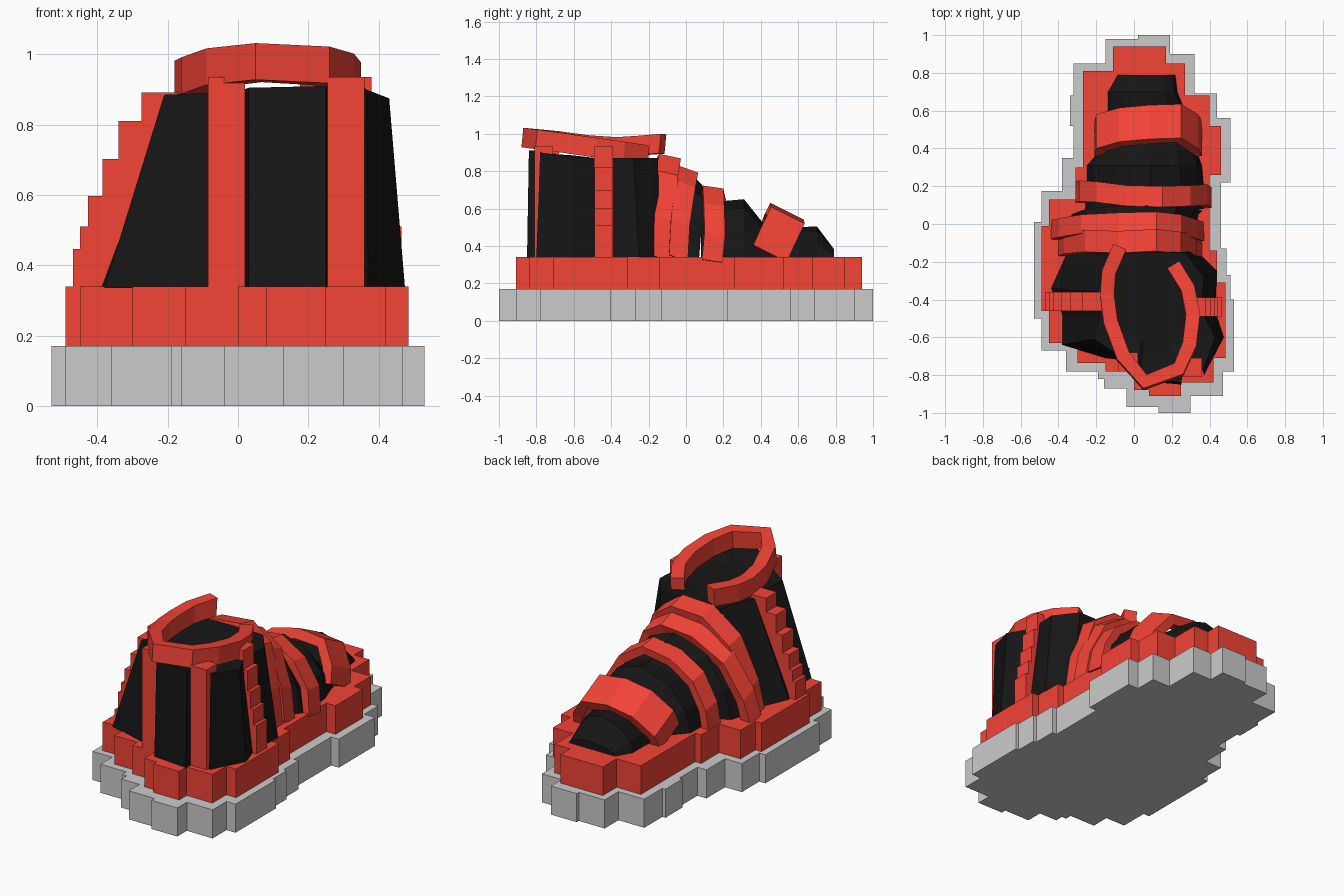
import bpy, bmesh
from mathutils import Vector


def material(name, rgb):
    m = bpy.data.materials.new(name)
    m.diffuse_color = (*rgb, 1)
    return m


RED = material("red", (0.90, 0.056, 0.037))
BLACK = material("black", (0.008, 0.008, 0.008))


def add(name, bm, mat=None):
    bmesh.ops.recalc_face_normals(bm, faces=bm.faces)
    me = bpy.data.meshes.new(name)
    bm.to_mesh(me)
    bm.free()
    ob = bpy.data.objects.new(name, me)
    bpy.context.collection.objects.link(ob)
    if mat:
        me.materials.append(mat)
    return ob


def loft(name, rings, mat=None):
    """Skin closed rings of equal length and cap both ends."""
    bm = bmesh.new()
    vs = [[bm.verts.new(p) for p in r] for r in rings]
    n = len(vs[0])
    for a, b in zip(vs, vs[1:]):
        for i in range(n):
            j = (i + 1) % n
            bm.faces.new((a[i], a[j], b[j], b[i]))
    bm.faces.new(vs[0])
    bm.faces.new(vs[-1])
    return add(name, bm, mat)


def stepped(start, moves):
    """Outline of right-angle steps: go to y, then to x, for each move."""
    x, y = start
    pts = [(x, y)]
    for nx, ny in moves:
        pts += [(x, ny), (nx, ny)]
        x = nx
    return pts


def slab(name, pts, z0, z1, mat=None):
    return loft(name, [[(x, y, z) for x, y in pts] for z in (z0, z1)], mat)


# Stepped outsole and midsole
slab("outsole", stepped((.19, 1), [
    (.32, .90), (.44, .69), (.51, .56), (.46, .22), (.49, -.13), (.51, -.27),
    (.53, -.40), (.47, -.78), (.30, -.91), (.13, -1), (-.04, -.97), (-.16, -.87),
    (-.19, -.82), (-.36, -.78), (-.49, -.67), (-.53, -.50), (-.49, .01),
    (-.38, .175), (-.32, .35), (-.34, .52), (-.32, .68), (-.15, .85),
    (.02, .98)]) + [(.02, 1)], 0, .17)
slab("midsole", stepped((.17, .94), [
    (.27, .85), (.40, .68), (.46, .52), (.40, .26), (.44, -.14), (.485, -.31),
    (.42, -.71), (.25, -.84), (.08, -.91), (0, -.88), (-.15, -.78), (-.30, -.735),
    (-.45, -.63), (-.49, -.46), (-.45, -.01), (-.31, .13), (-.27, .30),
    (-.11, .81)]) + [(-.11, .94)], .17, .34, RED)

# Faceted heel, flaring toward the sole, set back behind the two heel posts
base = [(-.44, -.34), (-.38, -.48), (-.38, -.64), (-.15, -.71), (.018, -.73), (.03, -.83),
        (.25, -.85), (.26, -.76), (.36, -.76), (.37, -.80), (.475, -.60), (.43, -.46),
        (.44, -.25), (.33, -.14), (-.35, -.14)]
rim = [(-.20, -.36), (-.18, -.48), (-.21, -.61), (-.09, -.69), (.018, -.73), (.03, -.81),
       (.25, -.84), (.26, -.76), (.355, -.76), (.365, -.78), (.43, -.60), (.36, -.46),
       (.37, -.28), (.27, -.15), (-.12, -.15)]
rim_z = [.87, .87, .885, .89, .90, .905, .91, .91, .91, .90, .875, .87, .87, .87, .87]
inner = [(.07 + (x - .07) * .55, -.48 + (y + .48) * .55, .865) for x, y in rim]
loft("heel_upper", [[(x, y, .335) for x, y in base],
                    [(x, y, z) for (x, y), z in zip(rim, rim_z)], inner], BLACK)


# Black forefoot sections with an arched cross-section
def arch_ring(y, x0, x1, z, lean=0):
    shape = [(0, 0), (.06, .4), (.24, .80), (.55, 1), (.80, .83), (.95, .45), (1, 0)]
    return [(x0 + (x1 - x0) * u, y - lean * (1 - v), .335 + (z - .335) * v) for u, v in shape]


loft("instep", [arch_ring(-.16, -.35, .34, .84), arch_ring(-.04, -.36, .33, .80),
                arch_ring(.05, -.33, .34, .765), arch_ring(.10, -.28, .36, .71, .03)], BLACK)
loft("vamp", [arch_ring(.08, -.26, .37, .69), arch_ring(.20, -.25, .37, .64),
              arch_ring(.31, -.25, .36, .65), arch_ring(.39, -.18, .33, .55),
              arch_ring(.46, -.16, .31, .46)], BLACK)
loft("toe_cap", [arch_ring(.42, -.15, .30, .50), arch_ring(.60, -.14, .27, .50),
                 arch_ring(.70, -.14, .23, .505), arch_ring(.79, -.09, .22, .385)], BLACK)


# Thick bands: a path, a half-width vector and an inward offset
def band(name, path, half, thick, center):
    rings = []
    h = Vector(half)
    for i, p in enumerate(path):
        p = Vector(p)
        t = Vector(path[min(i + 1, len(path) - 1)]) - Vector(path[max(i - 1, 0)])
        n = t.cross(h).normalized()
        if n.dot(Vector(center) - p) < 0:
            n = -n
        rings.append([p - h, p + h, p + h + n * thick, p - h + n * thick])
    return loft(name, rings, RED)


band("ankle_strap", [(-.40, -.11, .335), (-.37, -.10, .50), (-.26, -.09, .74), (-.08, -.095, .865),
                     (.12, -.085, .88), (.25, -.10, .79), (.33, -.11, .55), (.36, -.12, .335)],
     (0, .058, -.012), .06, (0, -.1, .3))
band("instep_strap", [(-.44, -.03, .335), (-.40, -.02, .48), (-.28, .0, .68), (-.08, .01, .79),
                      (.12, .015, .81), (.25, 0, .73), (.34, -.03, .53), (.37, -.04, .335)],
     (0, .05, -.018), .06, (0, 0, .3))
band("vamp_strap", [(-.31, .17, .335), (-.29, .175, .46), (-.20, .17, .61), (-.04, .15, .69),
                    (.15, .145, .715), (.30, .15, .62), (.39, .155, .47), (.41, .14, .32)],
     (0, .055, -.008), .05, (.05, .15, .3))
band("toe_strap", [(-.21, .45, .36), (-.20, .49, .45), (-.08, .525, .55),
                   (.08, .54, .585), (.25, .545, .565), (.34, .49, .45), (.36, .45, .36)],
     (0, .09, -.045), .06, (.06, .5, .3))

# Open collar loop around the ankle
band("collar", [(-.11, -.11, .945), (-.17, -.25, .935), (-.18, -.38, .93), (-.16, -.53, .94),
                (-.09, -.72, .965), (.05, -.875, .98), (.26, -.80, .97), (.33, -.65, .95),
                (.35, -.48, .925), (.32, -.33, .905), (.24, -.20, .885)],
     (0, .005, .052), .075, (.09, -.45, .93))

# Heel posts
for name, x, y in (("heel_post_left", -.085, -.78), ("heel_post_right", .255, -.81)):
    slab(name, [(x, y), (x + .105, y), (x + .105, y + .1), (x, y + .1)], .335, .935, RED)

# Stair-stepped side posts: overall outline (x, step top), inner foot, y range
for name, steps, x_in, y0 in (
        ("side_post_left", [(-.47, .447), (-.45, .51), (-.427, .597), (-.385, .702),
                            (-.34, .81), (-.275, .892)], -.17, -.46),
        ("side_post_right", [(.465, .51), (.445, .60), (.425, .70), (.405, .82),
                             (.38, .935)], .30, -.49)):
    prof = [(x_in, .335), (steps[0][0], .335)]
    for i, (x, z) in enumerate(steps):
        nx = steps[i + 1][0] if i + 1 < len(steps) else x_in
        prof += [(x, z), (nx, z)]
    loft(name, [[(x, y, z) for x, z in prof] for y in (y0, y0 + .10)], RED)
